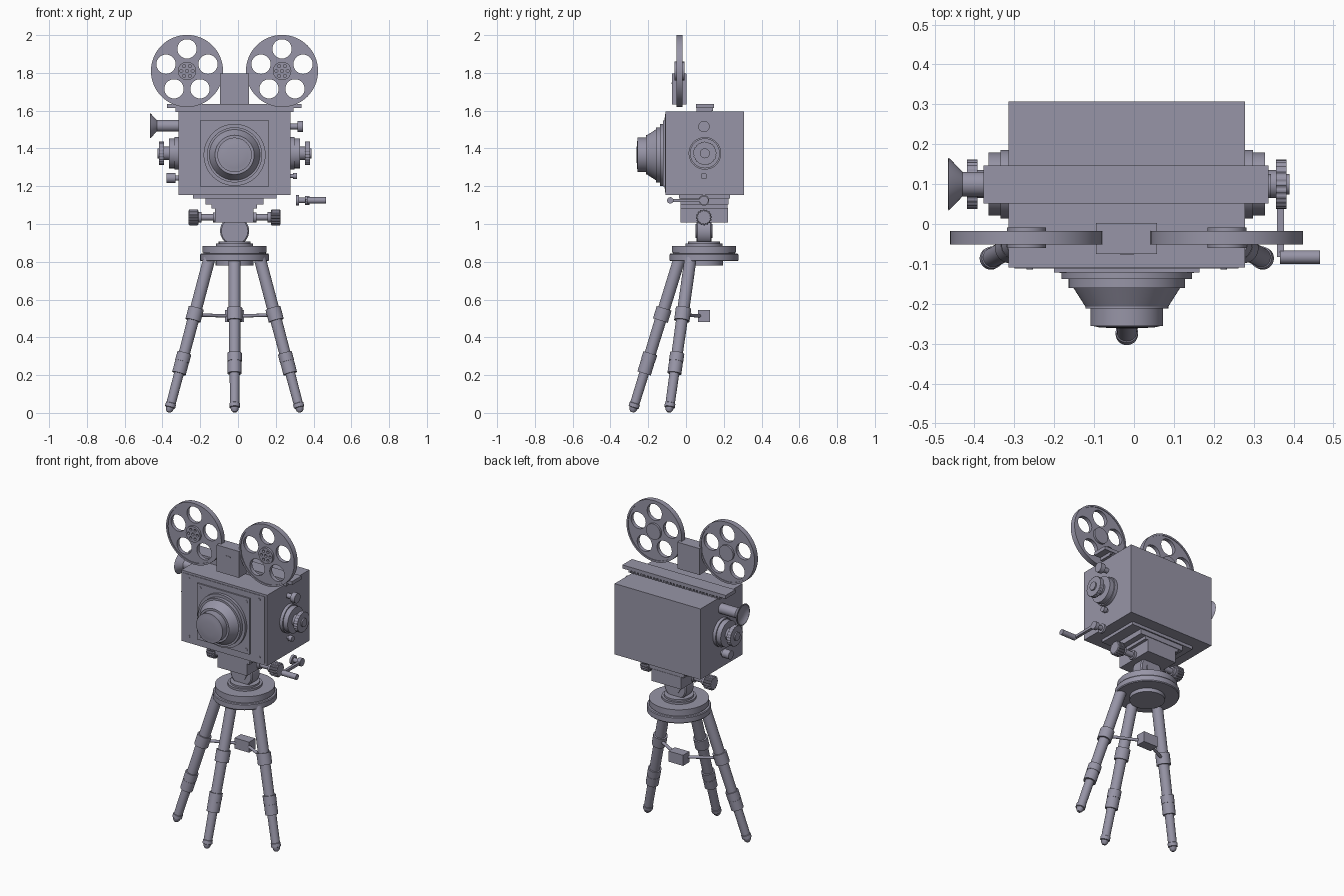
import bpy, bmesh
from math import sin, cos, pi, radians
from mathutils import Vector

CX, CY = -0.018, 0.095      # main axis of stand and side controls


def add(name, bm):
    bmesh.ops.recalc_face_normals(bm, faces=bm.faces)
    me = bpy.data.meshes.new(name)
    bm.to_mesh(me)
    bm.free()
    ob = bpy.data.objects.new(name, me)
    bpy.context.collection.objects.link(ob)
    return ob


def box(name, x0, x1, y0, y1, z0, z1):
    bm = bmesh.new()
    bmesh.ops.create_cube(bm, size=1)
    for v in bm.verts:
        v.co = Vector(((x0 + x1) / 2 + v.co.x * (x1 - x0),
                       (y0 + y1) / 2 + v.co.y * (y1 - y0),
                       (z0 + z1) / 2 + v.co.z * (z1 - z0)))
    return add(name, bm)


def lathe(name, prof, origin, axis, n=48, flute=0, closed=False):
    """Revolve (distance, radius) points about an axis; flute cuts grip grooves."""
    bm = bmesh.new()
    q = Vector(axis).to_track_quat('Z', 'Y')
    rings = []
    for t, r in prof:
        ring = []
        for i in range(n):
            a = 2 * pi * i / n
            k = r * (1 - flute if flute and i % 4 > 1 else 1)
            ring.append(bm.verts.new(Vector(origin) + q @ Vector((k * cos(a), k * sin(a), t))))
        rings.append(ring)
    pairs = list(zip(rings, rings[1:]))
    if closed:
        pairs.append((rings[-1], rings[0]))
    else:
        bm.faces.new(rings[0])
        bm.faces.new(rings[-1])
    for a, b in pairs:
        for i in range(n):
            j = (i + 1) % n
            bm.faces.new((a[i], a[j], b[j], b[i]))
    return add(name, bm)


def rod(name, a, b, r, n=24):
    d = Vector(b) - Vector(a)
    return lathe(name, [(0, r), (d.length, r)], a, d, n)


def pierced_disc(name, center, r, holes, y0, y1):
    """Flat disc facing -y with round holes (x, z, radius)."""
    cu = bpy.data.curves.new(name, 'CURVE')
    cu.dimensions, cu.fill_mode, cu.extrude = '2D', 'BOTH', (y1 - y0) / 2
    for hx, hz, hr, n in [(0, 0, r, 64)] + [(*h, 28) for h in holes]:
        sp = cu.splines.new('POLY')
        sp.points.add(n - 1)
        sp.use_cyclic_u = True
        for i, p in enumerate(sp.points):
            a = 2 * pi * i / n
            p.co = (hx + hr * cos(a), hz + hr * sin(a), 0, 1)
    ob = bpy.data.objects.new(name, cu)
    bpy.context.collection.objects.link(ob)
    ob.location = (center[0], (y0 + y1) / 2, center[1])
    ob.rotation_euler.x = pi / 2
    bpy.ops.object.select_all(action='DESELECT')
    ob.select_set(True)
    bpy.context.view_layer.objects.active = ob
    bpy.ops.object.convert(target='MESH')


# camera body, front panels and screws
box("body", -0.315, 0.278, -0.109, 0.307, 1.153, 1.595)
box("front_panel", -0.3, 0.262, -0.112, -0.1, 1.166, 1.582)
box("lens_plate", -0.2, 0.164, -0.121, -0.1, 1.198, 1.548)
for sx in (-1, 1):
    for sz in (-1, 1):
        rod("body_screw", (CX + sx * 0.243, -0.105, 1.376 + sz * 0.18),
            (CX + sx * 0.243, -0.114, 1.376 + sz * 0.18), 0.008, 16)
        rod("plate_screw", (CX + sx * 0.16, -0.115, 1.374 + sz * 0.15),
            (CX + sx * 0.16, -0.123, 1.374 + sz * 0.15), 0.009, 16)

# lens: stepped rings, cone, barrel and glass
lathe("lens", [(0.11, 0.164), (0.138, 0.164), (0.138, 0.146), (0.16, 0.146), (0.16, 0.134),
               (0.207, 0.104), (0.212, 0.104), (0.212, 0.091), (0.256, 0.091),
               (0.256, 0.084), (0.259, 0.07), (0.261, 0.04), (0.262, 0.01)],
      (CX, 0, 1.366), (0, -1, 0), 64)

# top rail with toothed underside
box("rail_top", -0.377, 0.337, 0.052, 0.147, 1.613, 1.635)
box("rail_base", -0.33, 0.295, 0.055, 0.135, 1.593, 1.615)
tooth = box("rail_teeth", -0.33, -0.318, 0.13, 0.144, 1.598, 1.616)
m = tooth.modifiers.new("repeat", 'ARRAY')
m.count, m.use_relative_offset, m.use_constant_offset = 28, False, True
m.constant_offset_displace = (0.0227, 0, 0)

# bracket between the reels
box("reel_bracket", -0.095, 0.058, -0.075, 0.003, 1.632, 1.797)
box("bracket_slot", -0.035, 0, -0.077, -0.07, 1.742, 1.748)

# film reels
for rx in (-0.27, 0.233):
    c = (rx, 1.81)
    big = [(0.117 * cos(pi / 2 + k * 2 * pi / 5), 0.117 * sin(pi / 2 + k * 2 * pi / 5), 0.051)
           for k in range(5)]
    pierced_disc("reel_disc", c, 0.183, big, -0.046, -0.022)
    lathe("reel_rim", [(0.018, 0.18), (0.018, 0.191), (0.051, 0.191), (0.051, 0.18)],
          (rx, 0, 1.81), (0, -1, 0), 64, closed=True)
    small = [(0, 0, 0.009)] + [(0.03 * cos(k * pi / 3), 0.03 * sin(k * pi / 3), 0.008)
                               for k in range(6)]
    pierced_disc("reel_hub_front", c, 0.049, small, -0.06, -0.046)
    rod("reel_hub_back", (rx, -0.03, 1.81), (rx, -0.009, 1.81), 0.049, 40)

# large focus knobs on both sides
for x, s in ((-0.315, -1), (0.278, 1)):
    o = (x, CY + 0.005, 1.374)
    lathe("knob_base", [(-0.01, 0.086), (0.02, 0.086), (0.02, 0.079), (0.05, 0.079),
                        (0.05, 0.035), (0.08, 0.035)], o, (s, 0, 0))
    lathe("focus_knob", [(0.078, 0.062), (0.104, 0.062)], o, (s, 0, 0), 96, 0.04)
    lathe("knob_cap", [(0.1, 0.026), (0.112, 0.026)], o, (s, 0, 0), 32)

# viewfinder, small side knobs
lathe("viewfinder", [(-0.01, 0.031), (0.115, 0.031), (0.12, 0.036), (0.147, 0.064),
                     (0.15, 0.066), (0.152, 0.06), (0.14, 0.045), (0.135, 0.02)],
      (-0.315, 0.1, 1.52), (-1, 0, 0))
lathe("upper_knob", [(-0.01, 0.015), (0.037, 0.015), (0.037, 0.03), (0.066, 0.03)],
      (0.278, CY, 1.516), (1, 0, 0), 32)
lathe("lower_button", [(-0.01, 0.01), (0.012, 0.01), (0.012, 0.017), (0.035, 0.017)],
      (0.278, CY, 1.254), (1, 0, 0), 32)
lathe("lower_left_knob", [(-0.01, 0.014), (0.015, 0.014), (0.015, 0.026), (0.063, 0.026)],
      (-0.315, CY, 1.243), (-1, 0, 0), 32)

# crank
lathe("crank_hub", [(0.308, 0.028), (0.322, 0.028), (0.322, 0.014), (0.355, 0.014),
                    (0.355, 0.024), (0.378, 0.024)], (0, CY, 1.125), (1, 0, 0), 32)
box("crank_arm", 0.358, 0.376, -0.083, CY, 1.117, 1.133)
rod("crank_handle", (0.366, -0.083, 1.125), (0.467, -0.083, 1.125), 0.017)

# mounting steps under the body
box("mount_step_1", -0.238, 0.205, -0.038, 0.232, 1.134, 1.154)
box("mount_step_2", -0.172, 0.136, -0.03, 0.224, 1.103, 1.135)
box("mount_step_3", -0.14, 0.1, -0.028, 0.22, 1.083, 1.104)
box("mount_block", -0.122, 0.082, -0.028, 0.222, 1.008, 1.084)

# tilt lock knobs
for s in (-1, 1):
    o = (CX, CY, 1.035)
    lathe("tilt_shaft", [(0.09, 0.027), (0.115, 0.027), (0.115, 0.017), (0.175, 0.017),
                         (0.175, 0.028), (0.195, 0.028)], o, (s, 0, 0), 32)
    lathe("tilt_knob", [(0.192, 0.037), (0.197, 0.043), (0.238, 0.043), (0.243, 0.037)],
          o, (s, 0, 0), 64, 0.1)

# pivot and tripod head
lathe("pivot", [(-0.04, 0.04), (-0.04, 0.07), (-0.034, 0.077), (0.034, 0.077),
                (0.04, 0.07), (0.04, 0.04)], (CX, CY, 0.963), (0, -1, 0), 48)
rod("pivot_pin", (CX, 0.05, 0.963), (CX, 0.14, 0.963), 0.038, 32)
box("pivot_neck", CX - 0.05, CX + 0.05, 0.065, 0.125, 0.97, 1.02)
lathe("tripod_head", [(0.78, 0.1), (0.803, 0.1), (0.803, 0.178), (0.808, 0.182), (0.838, 0.182),
                      (0.843, 0.178), (0.843, 0.165), (0.848, 0.165), (0.848, 0.17),
                      (0.884, 0.17), (0.884, 0.098), (0.897, 0.098), (0.897, 0.084),
                      (0.908, 0.084)], (CX, CY, 0), (0, 0, 1), 64)

# three legs with clamps and feet, all fanned to the front
collars = []
for ang, r0, r1 in ((0, 0.38, 0.13), (-62, 0.395, 0.152), (62, 0.395, 0.152)):
    d = Vector((sin(radians(ang)), -cos(radians(ang)), 0))
    base = Vector((CX, CY, 0))
    foot = base + d * r0 + Vector((0, 0, 0.004))
    top = base + d * r1 + Vector((0, 0, 0.815))
    k = (top - foot).length / 0.811
    prof = [(0, 0.01), (0.01, 0.019), (0.024, 0.022), (0.026, 0.028), (0.046, 0.028),
            (0.048, 0.025), (0.205, 0.026), (0.205, 0.037), (0.262, 0.037), (0.262, 0.035),
            (0.268, 0.035), (0.268, 0.038), (0.312, 0.038), (0.312, 0.03),
            (0.485, 0.031), (0.485, 0.041), (0.55, 0.041), (0.55, 0.032), (0.811, 0.032)]
    lathe("leg", [(t * k, r) for t, r in prof], foot, top - foot, 32)
    collars.append(foot.lerp(top, 0.515 / 0.811))

# spreader box and rods to the side legs
box("spreader_box", CX - 0.05, CX + 0.05, 0.064, 0.126, 0.48, 0.546)
for c in collars[1:]:
    rod("spreader_rod", c, (CX, CY, 0.512), 0.009, 16)

# dark violet-grey metal, smooth shading with sharp edges kept
metal = bpy.data.materials.new("dark_metal")
metal.diffuse_color = (0.31, 0.3, 0.385, 1)
for ob in bpy.data.objects:
    ob.data.materials.append(metal)
bpy.ops.object.select_all(action='SELECT')
bpy.context.view_layer.objects.active = bpy.data.objects["body"]
bpy.ops.object.shade_smooth_by_angle(angle=radians(30))
